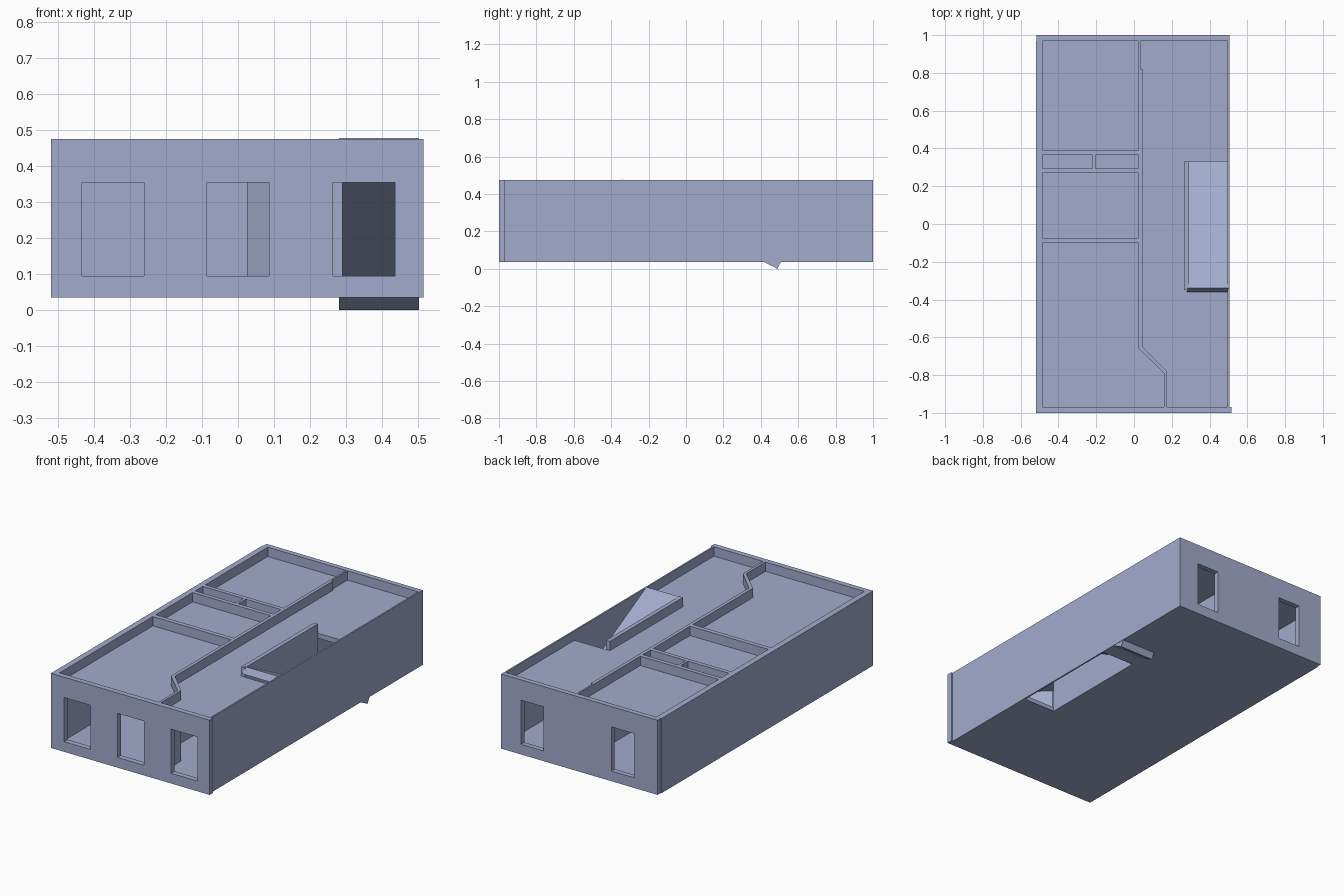
import bpy
import bmesh

scene_cube = bpy.data.objects.get("Cube")
if scene_cube:
    bpy.data.objects.remove(scene_cube, do_unlink=True)

BASE, TOP = 0.035, 0.475      # underside and wall tops
FLOOR = 0.42                  # upper floor level

plaster = bpy.data.materials.new("blue grey plaster")
plaster.use_nodes = True
colour = (0.36, 0.41, 0.61, 1)
plaster.diffuse_color = colour
plaster.node_tree.nodes["Principled BSDF"].inputs["Base Color"].default_value = colour


def prism(name, outline, vector):
    """Extrude a closed outline of 3D points along a vector."""
    bm = bmesh.new()
    face = bm.faces.new([bm.verts.new(p) for p in outline])
    result = bmesh.ops.extrude_face_region(bm, geom=[face])
    moved = [g for g in result["geom"] if isinstance(g, bmesh.types.BMVert)]
    bmesh.ops.translate(bm, verts=moved, vec=vector)
    bmesh.ops.recalc_face_normals(bm, faces=bm.faces)
    mesh = bpy.data.meshes.new(name)
    bm.to_mesh(mesh)
    bm.free()
    mesh.materials.append(plaster)
    obj = bpy.data.objects.new(name, mesh)
    bpy.context.collection.objects.link(obj)
    return obj


def box(name, x, y, z=(BASE, TOP)):
    outline = [(x[0], y[0], z[0]), (x[1], y[0], z[0]),
               (x[1], y[1], z[0]), (x[0], y[1], z[0])]
    return prism(name, outline, (0, 0, z[1] - z[0]))


def cut(obj, x, y, z):
    """Cut a box-shaped opening and discard the cutter."""
    cutter = box("opening_cutter", x, y, z)
    cutter.hide_render = True
    mod = obj.modifiers.new("opening", "BOOLEAN")
    mod.operation, mod.solver, mod.object = "DIFFERENCE", "EXACT", cutter
    bpy.context.view_layer.objects.active = obj
    bpy.ops.object.modifier_apply(modifier=mod.name)
    bpy.data.objects.remove(cutter, do_unlink=True)


# Outer walls
front_wall = box("front_wall", (-0.52, 0.515), (-1, -0.968))
back_wall = box("back_wall", (-0.515, 0.505), (0.97, 1))
box("right_wall", (-0.52, -0.485), (-0.968, 0.97))
box("left_wall", (0.496, 0.505), (-0.968, 0.97))

# Window openings
for centre in (-0.347, 0, 0.35):
    cut(front_wall, (centre - 0.086, centre + 0.086), (-1.1, -0.9), (0.095, 0.355))
for centre in (-0.287, 0.302):
    cut(back_wall, (centre - 0.073, centre + 0.073), (0.9, 1.1), (0.095, 0.355))

# Lower and upper slabs with the stairwell opening
for name, z in (("lower_slab", (BASE, 0.06)), ("upper_slab", (0.39, FLOOR))):
    slab = box(name, (-0.485, 0.496), (-0.968, 0.97), z)
    cut(slab, (0.29, 0.6), (-0.35, 0.33), (z[0] - 0.1, z[1] + 0.1))

# Long partition with the angled corner near the front
path = [(0.025, 0.97), (0.025, -0.66), (0.16, -0.79), (0.16, -0.968),
        (0.175, -0.968), (0.175, -0.78), (0.045, -0.65), (0.045, 0.82),
        (0.035, 0.82), (0.035, 0.97)]
prism("long_partition", [(x, y, 0.05) for x, y in path], (0, 0, TOP - 0.05))

# Cross walls between the rooms
for i, y in enumerate(((-0.1, -0.073), (0.27, 0.295), (0.365, 0.39))):
    box(f"cross_wall_{i + 1}", (-0.485, 0.025), y, (0.05, TOP))
box("closet_divider", (-0.22, -0.205), (0.295, 0.365), (0.05, TOP))

# Stairwell wall and sloping stair ramp
box("stairwell_wall", (0.265, 0.29), (-0.35, 0.33), (0.04, TOP))
ramp = [(-0.36, 0.441), (0.488, 0), (0.508, 0.037), (-0.34, 0.478)]
prism("stair_ramp", [(0.28, y, z) for y, z in ramp], (0.223, 0, 0))
